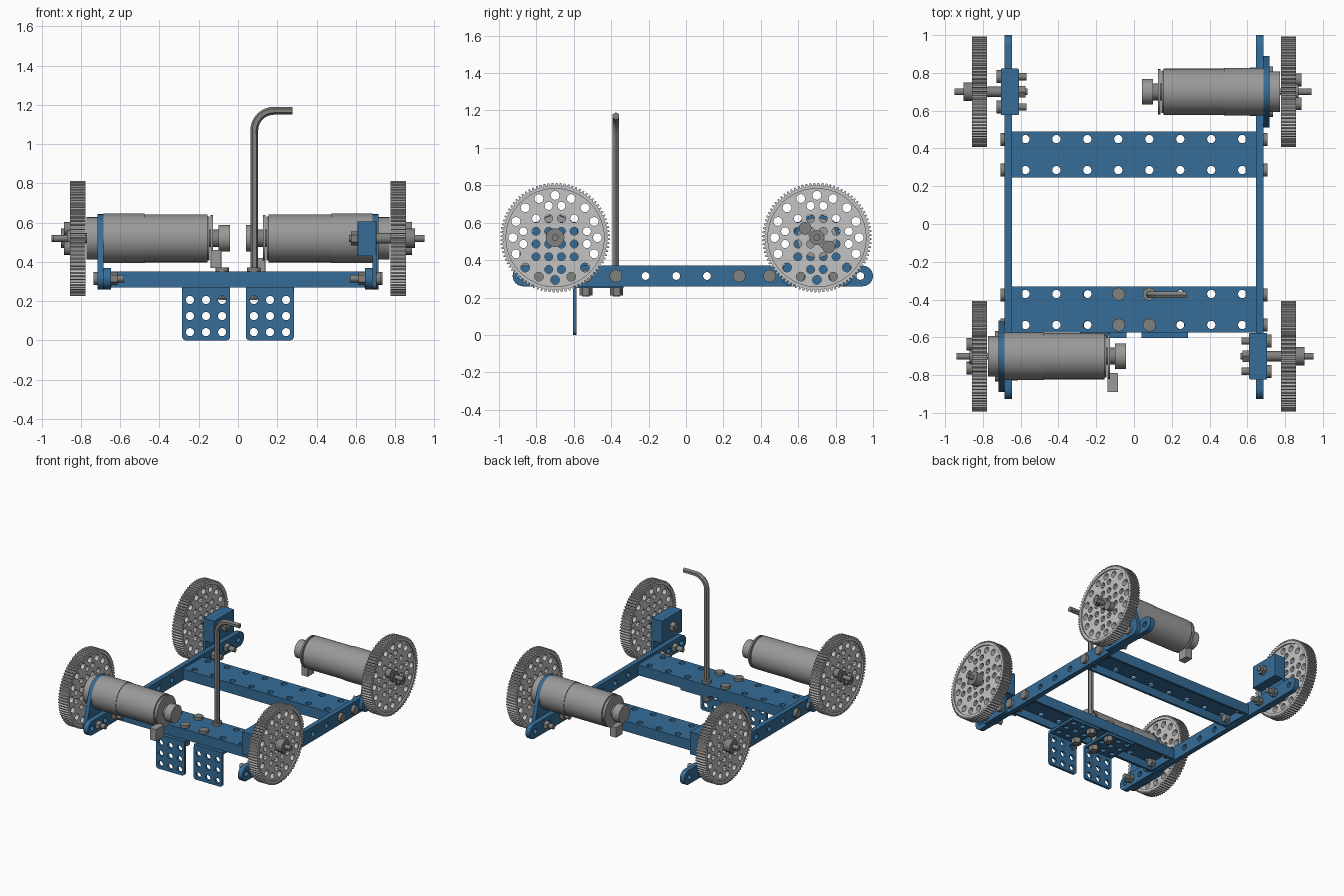
import bpy, bmesh
from math import cos, sin, pi
from mathutils import Matrix, Vector
from mathutils.geometry import convex_hull_2d

cube = bpy.data.objects.get("Cube")
if cube:
    bpy.data.objects.remove(cube)


def material(name, rgb):
    m = bpy.data.materials.new(name)
    m.use_nodes = True
    m.diffuse_color = (*rgb, 1)
    m.node_tree.nodes["Principled BSDF"].inputs["Base Color"].default_value = (*rgb, 1)
    return m


BLUE = material("blue_paint", (0.035, 0.15, 0.31))
LIGHT = material("light_grey", (0.55, 0.55, 0.55))
GREY = material("motor_grey", (0.32, 0.32, 0.32))
STEEL = material("dark_steel", (0.22, 0.22, 0.21))

# Orientation of local Z along each world axis
AXES = {
    "x": Matrix(((0, 0, 1), (1, 0, 0), (0, 1, 0))).to_4x4(),
    "y": Matrix(((1, 0, 0), (0, 0, -1), (0, 1, 0))).to_4x4(),
    "z": Matrix.Identity(4),
}


def finish(name, mesh, mat):
    mesh.name = name
    mesh.materials.clear()
    mesh.materials.append(mat)
    mesh.shade_smooth()
    mesh.set_sharp_from_angle(angle=0.6)
    ob = bpy.data.objects.new(name, mesh)
    bpy.context.collection.objects.link(ob)
    return ob


def curve_mesh(curve):
    tmp = bpy.data.objects.new("temp", curve)
    bpy.context.collection.objects.link(tmp)
    dg = bpy.context.evaluated_depsgraph_get()
    mesh = bpy.data.meshes.new_from_object(tmp.evaluated_get(dg))
    bpy.data.objects.remove(tmp)
    return mesh


def circle(u, v, r, n=16):
    return [(u + r * cos(2 * pi * i / n), v + r * sin(2 * pi * i / n)) for i in range(n)]


def hull(*circles):
    """Rounded outline wrapped around circles (u, v, r)."""
    pts = [Vector(p) for c in circles for p in circle(*c, 24)]
    return [tuple(pts[i]) for i in convex_hull_2d(pts)]


def rect(u0, u1, v0, v1, r=0.004):
    return hull(*[(u, v, r) for u in (u0 + r, u1 - r) for v in (v0 + r, v1 - r)])


def plate(name, axis, lo, hi, outline, holes, mat):
    """Flat part with through holes, extruded along an axis from lo to hi."""
    lo, hi = sorted((lo, hi))
    cu = bpy.data.curves.new(name, "CURVE")
    cu.dimensions, cu.fill_mode, cu.extrude = "2D", "BOTH", (hi - lo) / 2
    for loop in [outline] + holes:
        sp = cu.splines.new("POLY")
        sp.points.add(len(loop) - 1)
        for p, (u, v) in zip(sp.points, loop):
            p.co = (u, v, 0, 1)
        sp.use_cyclic_u = True
    mesh = curve_mesh(cu)
    bm = bmesh.new()
    bm.from_mesh(mesh)
    bmesh.ops.remove_doubles(bm, verts=bm.verts, dist=0.0002)
    bmesh.ops.recalc_face_normals(bm, faces=bm.faces)
    mid = (lo + hi) / 2 * (-1 if axis == "y" else 1)
    bm.transform(AXES[axis] @ Matrix.Translation((0, 0, mid)))
    bm.to_mesh(mesh)
    bm.free()
    return finish(name, mesh, mat)


def cyl(name, axis, lo, hi, u, v, r, mat, sides=32):
    """Cylinder along x at (y, z) = (u, v), or along z at (x, y) = (u, v)."""
    bm = bmesh.new()
    bmesh.ops.create_cone(bm, cap_ends=True, segments=sides, radius1=r, radius2=r,
                          depth=abs(hi - lo))
    bm.transform(AXES[axis] @ Matrix.Translation((u, v, (lo + hi) / 2)))
    mesh = bpy.data.meshes.new(name)
    bm.to_mesh(mesh)
    bm.free()
    return finish(name, mesh, mat)


def box(name, x, y, z, mat):
    return plate(name, "z", z[0], z[1], rect(*sorted(x), *sorted(y)), [], mat)


PITCH, AXLE_Z, WHEEL_Y = 0.164, 0.52, 0.70
BEAM_Z = 0.315

# Side beams with a row of holes
for s, side in ((1, "left"), (-1, "right")):
    holes = [circle(-0.872 + PITCH * k, BEAM_Z, 0.021) for k in range(12)]
    plate(side + "_beam", "x", s * 0.647, s * 0.685,
          hull((-0.872, BEAM_Z, 0.055), (0.945, BEAM_Z, 0.055)), holes, BLUE)
    for y in (-0.535, -0.375, 0.285, 0.447):
        cyl("beam_bolt_head", "x", s * 0.685, s * 0.708, y, BEAM_Z, 0.034, STEEL, 20)
        cyl("beam_bolt_nut", "x", s * 0.59, s * 0.625, y, BEAM_Z, 0.032, STEEL, 6)

# Cross channels, open underneath
for name, y0, y1 in (("front", -0.575, -0.33), ("rear", 0.245, 0.49)):
    mid = (y0 + y1) / 2
    holes = [circle(-0.575 + PITCH * k, mid + d, 0.022) for k in range(8) for d in (-0.082, 0.082)]
    plate(name + "_channel_top", "z", 0.33, 0.35, rect(-0.647, 0.647, y0, y1), holes, BLUE)
    for y in (y0, y1 - 0.018):
        box(name + "_channel_flange", (-0.647, 0.647), (y, y + 0.018), (0.27, 0.332), BLUE)
    for s in (-1, 1):
        box(name + "_channel_end", (s * 0.647, s * 0.627), (y0, y1), (0.27, 0.332), BLUE)

# Perforated angle brackets under the front channel
for s in (-1, 1):
    x0, x1 = sorted((s * 0.04, s * 0.285))
    cols = [s * (0.081 + 0.082 * k) for k in range(3)]
    plate("bracket_hanging_plate", "y", -0.604, -0.585, rect(x0, x1, 0, 0.268, 0.02),
          [circle(x, z, 0.021) for x in cols for z in (0.042, 0.124, 0.206)], BLUE)
    plate("bracket_flat_plate", "z", 0.25, 0.27, rect(x0, x1, -0.604, -0.335),
          [circle(x, y, 0.021) for x in cols for y in (-0.535, -0.453, -0.371)], BLUE)
    for y in (-0.535, -0.371):
        x = s * 0.081
        cyl("bracket_bolt_head", "z", 0.35, 0.372, x, y, 0.034, STEEL, 20)
        cyl("bracket_bolt_shank", "z", 0.205, 0.35, x, y, 0.019, STEEL, 16)
        cyl("bracket_nut", "z", 0.212, 0.25, x, y, 0.035, STEEL, 6)

# Bent hexagonal rod
cu = bpy.data.curves.new("bent_rod", "CURVE")
cu.dimensions, cu.bevel_depth, cu.bevel_resolution, cu.use_fill_caps = "3D", 0.02, 1, True
path = [(0.083, 0.36)]
path += [(0.183 - 0.1 * cos(t * pi / 16), 1.07 + 0.1 * sin(t * pi / 16)) for t in range(9)]
path.append((0.278, 1.17))
sp = cu.splines.new("POLY")
sp.points.add(len(path) - 1)
for p, (x, z) in zip(sp.points, path):
    p.co = (x, -0.375, z, 1)
finish("bent_rod", curve_mesh(cu), STEEL)


# Gear wheels: toothed rim around a recessed, perforated web
def gear(name, x, y):
    teeth = 84
    outline = []
    for i in range(teeth):
        for f, r in ((0, 0.279), (0.3, 0.279), (0.45, 0.293), (0.8, 0.293)):
            a = 2 * pi * (i + f) / teeth
            outline.append((y + r * cos(a), AXLE_Z + r * sin(a)))
    plate(name + "_rim", "x", x - 0.04, x + 0.04, outline,
          [circle(y, AXLE_Z, 0.262, 64)], LIGHT)
    step = 0.068
    grid = [((i + 0.5) * step, (j + 0.5) * step) for i in range(-3, 3) for j in range(-3, 3)]
    holes = [circle(y + u, AXLE_Z + v, 0.022, 10) for u, v in grid if u * u + v * v < 0.0325]
    holes += [circle(y + 0.226 * cos(k * pi / 8), AXLE_Z + 0.226 * sin(k * pi / 8), 0.024, 12)
              for k in range(16)]
    plate(name + "_web", "x", x - 0.03, x + 0.03, circle(y, AXLE_Z, 0.264, 64), holes, LIGHT)


# Each end holds a motor on one side and a bearing block on the other;
# the rear end is the front end turned half a circle.
for s, end in ((-1, "front"), (1, "rear")):
    y = s * WHEEL_Y

    def rod(name, x0, x1, dy, z, r, mat, sides=32):
        return cyl(end + "_" + name, "x", s * x0, s * x1, y + s * dy, z, r, mat, sides)

    # Motor side
    gear(end + "_driven_gear", s * 0.817, y)
    plate(end + "_motor_mount", "x", s * 0.685, s * 0.717,
          hull((y, AXLE_Z, 0.125), (y - 0.135, BEAM_Z, 0.055), (y + 0.135, BEAM_Z, 0.055)),
          [], BLUE)
    rod("gearbox_collar", 0.717, 0.772, 0, AXLE_Z, 0.108, GREY)
    rod("gearbox", 0.477, 0.685, 0, AXLE_Z, 0.126, GREY, 48)
    rod("motor_can", 0.155, 0.477, 0, AXLE_Z, 0.122, GREY, 48)
    rod("motor_end_cap", 0.145, 0.155, 0, AXLE_Z, 0.112, STEEL, 48)
    rod("encoder_board", 0.128, 0.14, 0, AXLE_Z, 0.12, GREY, 32)
    rod("encoder_neck", 0.1, 0.145, 0, AXLE_Z, 0.045, STEEL)
    rod("encoder_cap", 0.042, 0.1, 0, AXLE_Z, 0.068, GREY, 24)
    rod("driven_shaft", 0.7, 0.94, 0, AXLE_Z, 0.018, STEEL, 16)
    rod("driven_hub", 0.845, 0.872, 0, AXLE_Z, 0.04, STEEL, 20)
    for d in (-1, 1):
        rod("hub_screw", 0.845, 0.887, d * 0.063, AXLE_Z - d * 0.05, 0.034, STEEL, 16)
        rod("mount_bolt_head", 0.717, 0.735, d * 0.1, BEAM_Z, 0.034, STEEL, 20)
        rod("mount_bolt_nut", 0.615, 0.647, d * 0.1, BEAM_Z, 0.034, STEEL, 6)
        rod("mount_bolt_shank", 0.58, 0.72, d * 0.1, BEAM_Z, 0.019, STEEL, 16)

    # Bearing block side
    x = -0.817
    gear(end + "_free_gear", s * x, y)
    box(end + "_bearing_block", (s * -0.61, s * -0.705), (y - 0.122, y + 0.122), (0.43, 0.605), BLUE)
    plate(end + "_bearing_plate", "x", s * -0.685, s * -0.705,
          rect(y - 0.122, y + 0.122, 0.265, 0.45, 0.02), [], BLUE)
    rod("free_shaft", -0.95, -0.565, 0, AXLE_Z, 0.018, STEEL, 16)
    rod("free_collar", -0.902, -0.845, 0, AXLE_Z, 0.05, STEEL, 24)
    rod("free_spacer", -0.785, -0.705, 0, AXLE_Z, 0.027, STEEL, 16)
    rod("shaft_nut", -0.61, -0.575, 0, AXLE_Z, 0.036, STEEL, 6)
    for d in (-0.08, 0.08):
        rod("block_bolt_head", -0.705, -0.728, d, BEAM_Z, 0.034, STEEL, 20)
        rod("block_bolt_nut", -0.615, -0.647, d, BEAM_Z, 0.034, STEEL, 6)
        rod("block_bolt_shank", -0.57, -0.72, d, BEAM_Z, 0.019, STEEL, 16)

# Encoder connectors
box("front_connector", (-0.14, -0.085), (-0.89, -0.79), (0.37, 0.46), GREY)
box("rear_connector", (0.085, 0.14), (0.66, 0.74), (0.34, 0.42), GREY)
